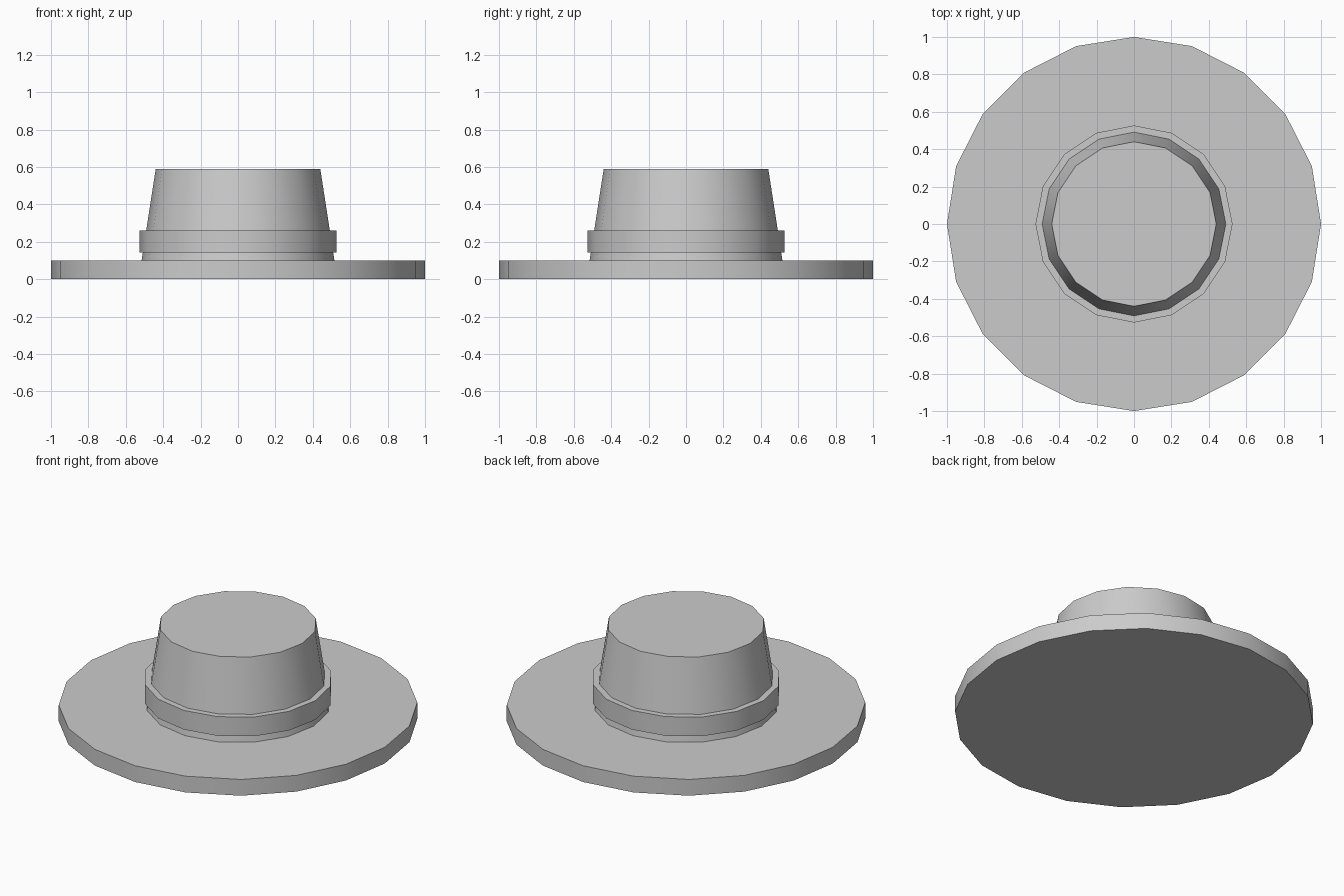
import bpy
import math

if "Cube" in bpy.data.objects:
    bpy.data.objects.remove(bpy.data.objects["Cube"])


def tapered_disc(name, sides, r_bottom, r_top, z0, z1):
    bpy.ops.mesh.primitive_cone_add(vertices=sides, radius1=r_bottom, radius2=r_top,
                                    depth=z1 - z0, location=(0, 0, (z0 + z1) / 2))
    obj = bpy.context.object
    obj.name = name
    bpy.ops.object.shade_smooth_by_angle(angle=math.radians(30))
    return obj


# Wide flat brim
tapered_disc("brim", 20, 1.0, 1.0, 0.0, 0.10)

# Tapered crown, sunk slightly into the brim
tapered_disc("crown", 16, 0.517, 0.44, 0.09, 0.59)

# Band around the crown
tapered_disc("hat_band", 16, 0.527, 0.527, 0.142, 0.26)
